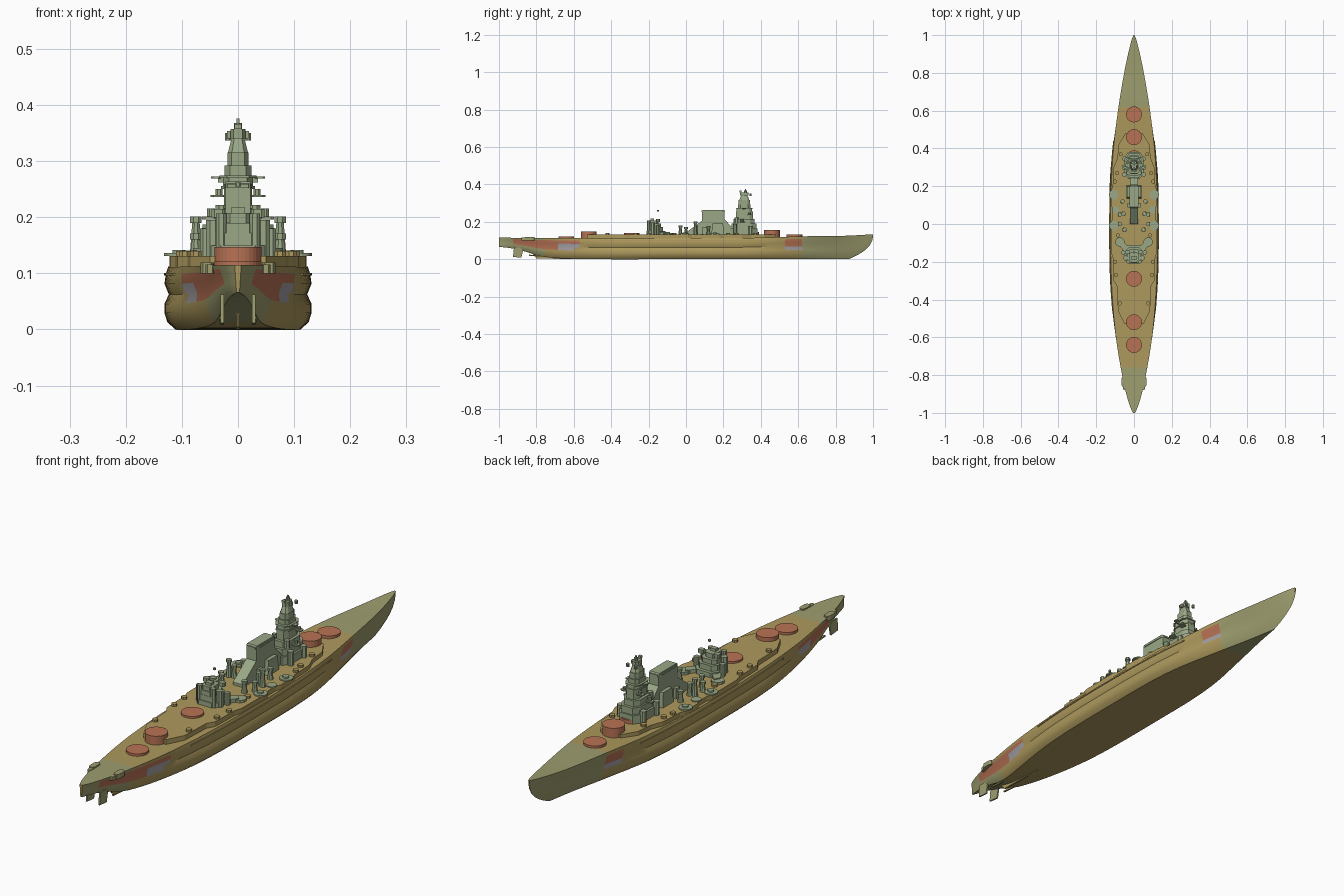
import bpy, bmesh, math

if "Cube" in bpy.data.objects:
    bpy.data.objects.remove(bpy.data.objects["Cube"])


def material(name, rgb):
    m = bpy.data.materials.new(name)
    m.diffuse_color = (*rgb, 1)
    m.use_nodes = True
    m.node_tree.nodes["Principled BSDF"].inputs["Base Color"].default_value = m.diffuse_color
    return m


TAN = material("tan", (.42, .32, .11))
OLIVE = material("olive", (.34, .34, .16))
GREEN = material("green_grey", (.32, .39, .24))
RED = material("red", (.48, .17, .09))
GREY = material("pale_grey", (.38, .36, .38))


def curve(keys, y):
    """Smooth interpolation through (y, value) keys."""
    for i in range(len(keys) - 1):
        (a, p), (b, q) = keys[i], keys[i + 1]
        if y <= b or i == len(keys) - 2:
            a0, p0 = keys[max(i - 1, 0)]
            b1, q1 = keys[min(i + 2, len(keys) - 1)]
            t, d = (y - a) / (b - a), b - a
            m0, m1 = (q - p0) / (b - a0) * d, (q1 - p) / (b1 - a) * d
            return ((2*t**3 - 3*t*t + 1) * p + (t**3 - 2*t*t + t) * m0
                    + (3*t*t - 2*t**3) * q + (t**3 - t*t) * m1)


def finish(name, bm, mats):
    bmesh.ops.recalc_face_normals(bm, faces=bm.faces)
    me = bpy.data.meshes.new(name)
    bm.to_mesh(me)
    bm.free()
    ob = bpy.data.objects.new(name, me)
    for m in mats:
        me.materials.append(m)
    bpy.context.collection.objects.link(ob)
    return ob


def ngon(x, y, r, n=8):
    return [(x + r * math.cos(2*math.pi*(i + .5)/n), y + r * math.sin(2*math.pi*(i + .5)/n)) for i in range(n)]


def rect(x, y, w, d):
    return [(x - w, y - d), (x + w, y - d), (x + w, y + d), (x - w, y + d)]


def octo(x, y, w, d, c=.4):
    a, b = w * (1 - c), d * (1 - c)
    return [(x + p, y + q) for p, q in ((-a, -d), (a, -d), (w, -b), (w, b), (a, d), (-a, d), (-w, b), (-w, -b))]


def solids(name, parts, mat=GREEN, mirror=False):
    """One object from (outline, z0, z1[, top scale]) prisms."""
    bm = bmesh.new()
    for pts, z0, z1, *taper in parts:
        k = taper[0] if taper else 1
        cx, cy = (sum(p[i] for p in pts) / len(pts) for i in (0, 1))
        for s in ((1, -1) if mirror else (1,)):
            lo = [bm.verts.new((s*x, y, z0)) for x, y in pts]
            hi = [bm.verts.new((s*(cx + (x - cx)*k), cy + (y - cy)*k, z1)) for x, y in pts]
            bm.faces.new(lo)
            bm.faces.new(hi)
            for i in range(len(pts)):
                j = (i + 1) % len(pts)
                bm.faces.new((lo[i], lo[j], hi[j], hi[i]))
    return finish(name, bm, [mat])


def side_profile(name, pts, half, mat=GREEN, x0=0.0):
    """Side outline (y, z) extruded across x."""
    bm = bmesh.new()
    a = [bm.verts.new((x0 - half, y, z)) for y, z in pts]
    b = [bm.verts.new((x0 + half, y, z)) for y, z in pts]
    bm.faces.new(a)
    bm.faces.new(b)
    for i in range(len(pts)):
        j = (i + 1) % len(pts)
        bm.faces.new((a[i], a[j], b[j], b[i]))
    return finish(name, bm, [mat])


# Hull: half sections lofted along y, then mirrored
WIDTH = [(-1, .006), (-.97, .02), (-.9, .042), (-.8, .065), (-.6, .1), (-.4, .12), (-.2, .129), (0, .131),
         (.2, .127), (.4, .114), (.6, .088), (.8, .053), (.92, .027), (.98, .011), (1, .003)]
DECK = [(-1, .115), (-.6, .112), (0, .112), (.4, .115), (.62, .122), (.85, .125), (1, .133)]
KEEL = [(-1, .066), (-.92, .056), (-.85, .038), (-.78, .016), (-.68, .005), (-.5, 0), (0, 0), (1, 0)]
FULL = [(-1, .4), (-.8, .6), (-.6, .85), (-.4, 1), (0, 1), (.35, 1), (.6, .7), (.8, .28), (1, 0)]
HEIGHTS = (0, 0, .12, .27, .41, .56, .73, .89, 1, 1)
MID = (0, .85, .96, 1, 1, .94, 1, .98, .95, 0)
END = (0, .06, .2, .33, .43, .55, .7, .86, 1, 0)
ys = sorted({round(-1 + .04*i, 3) for i in range(51)} | {-.98, -.925, -.685, -.57, .53, .62, .98})
bm = bmesh.new()
rings = []
for y in ys:
    w, d, k, f = (curve(t, y) for t in (WIDTH, DECK, KEEL, FULL))
    rake = .13 * max(0, (y - .7) / .3) ** 2
    rings.append([bm.verts.new((w * (m*f + e*(1 - f)), y - rake * (1 - h)**2.5, k + (d - k)*h))
                  for h, m, e in zip(HEIGHTS, MID, END)])
for a, b in zip(rings, rings[1:]):
    for i in range(len(a) - 1):
        face = bm.faces.new((a[i], a[i + 1], b[i + 1], b[i]))
        c = face.calc_center_median()
        face.material_index = 0 if -.76 < c.y < .62 else 1
        if i in (4, 5, 6):
            if -.925 < c.y < -.57 and c.z > .055:
                face.material_index = 3 if c.y > -.685 and i < 6 else 2
            elif .53 < c.y < .62:
                face.material_index = 3 if i == 4 else 2
bm.faces.new(rings[0])
bm.faces.new(rings[-1])
hull = finish("hull", bm, [TAN, OLIVE, RED, GREY])
hull.modifiers.new("mirror", 'MIRROR').use_clip = True
hull.select_set(True)
bpy.context.view_layer.objects.active = hull
bpy.ops.object.shade_smooth_by_angle(angle=math.radians(35))

# Raised midship deck
edge = [(.045, .48), (.082, .42), (.088, .35), (.108, .3), (.113, .2), (.121, .18), (.122, .1), (.113, .08),
        (.113, .03), (.122, .01), (.121, -.15), (.112, -.18), (.108, -.3), (.09, -.33), (.085, -.46), (.05, -.53)]
solids("upper_deck", [(edge + [(-x, y) for x, y in reversed(edge)], .1, .131)], TAN)

# Turret barbettes
for i, (y, top) in enumerate(((.58, .131), (.46, .156), (-.29, .139), (-.52, .147), (-.64, .122))):
    solids(f"barbette_{i + 1}", [(ngon(0, y, .042, 32), .1, top)], RED)
solids("tower_barbette", [(ngon(0, .35, .04, 32), .13, .146)], RED)

# Rudders, skeg and propeller shafts
for n, s in (("left", -1), ("right", 1)):
    side_profile(f"rudder_{n}", [(-.925, .012), (-.88, .008), (-.872, .045), (-.885, .062), (-.92, .062)], .003, OLIVE, s*.028)
    side_profile(f"shaft_{n}", [(-.84, .018), (-.84, .024), (-.68, .016), (-.68, .008)], .003, TAN, s*.03)
side_profile("skeg", [(-.8, .004), (-.6, 0), (-.6, .02), (-.83, .04)], .004, TAN)
solids("stern_fittings", [(octo(.055, -.835, .012, .025), .1, .119), (octo(.05, -.86, .008, .02), .1, .116)], OLIVE, True)

# Forward tower: stacked tiers
tiers = [(.31, .05, .072, .13, .165), (.31, .042, .066, .165, .192), (.31, .036, .055, .192, .216),
         (.312, .025, .045, .216, .25), (.312, .03, .046, .25, .256), (.312, .027, .042, .256, .27),
         (.312, .033, .045, .27, .274), (.312, .024, .034, .274, .292), (.312, .019, .03, .292, .315)]
parts = [(octo(0, y, w, d), a, b) for y, w, d, a, b in tiers]
parts += [(octo(0, .312, .018, .027), .315, .34, .65), (octo(0, .312, .013, .022), .34, .357),
          (rect(0, .315, .02, .006), .34, .354), (ngon(0, .318, .008), .354, .368), (rect(0, .318, .003, .003), .368, .376),
          (rect(0, .292, .006, .006), .357, .366)]
solids("forward_tower", parts)
solids("tower_platforms", [
    (octo(.05, .3, .014, .012), .196, .201), (ngon(.048, .3, .008), .201, .216),
    (octo(.035, .34, .014, .012), .236, .24), (ngon(.034, .34, .007), .24, .25),
    (octo(.039, .31, .009, .009), .269, .273), (rect(.03, .31, .006, .004), .262, .27),
    (ngon(.03, .27, .011), .192, .222), (ngon(.05, .345, .013), .13, .178),
    (ngon(.052, .262, .012), .13, .187), (ngon(.018, .345, .006), .337, .35)], GREEN, True)

# Funnel with its sloping uptake
side_profile("funnel", [(.0, .13), (.0, .142), (.085, .205), (.085, .26), (.09, .264), (.2, .264), (.205, .26),
                        (.205, .215), (.25, .165), (.25, .13)], .022)
solids("funnel_cap", [(octo(0, .145, .025, .063, .25), .252, .259)])
solids("funnel_sides", [(rect(.028, .17, .012, .035), .13, .19, .8), (rect(.026, .1, .008, .012), .13, .172)], GREEN, True)

# Aft superstructure
solids("aft_tower", [(octo(0, -.16, .05, .05), .13, .15), (octo(0, -.165, .042, .042), .15, .172),
                     (octo(0, -.17, .034, .036), .172, .19), (octo(0, -.175, .024, .028), .19, .208),
                     (rect(0, -.18, .012, .01), .208, .218), (ngon(0, -.15, .006), .255, .262)])
solids("aft_wings", [
    (ngon(.075, -.095, .025, 10), .13, .141),
    ([(.0, -.14), (.05, -.15), (.08, -.11), (.065, -.085), (.03, -.12), (0, -.12)], .13, .145),
    (ngon(.045, -.18, .013), .13, .195), (ngon(.03, -.2, .01), .13, .207),
    (octo(.035, -.15, .012, .01), .2, .215), (ngon(.058, -.15, .011), .13, .18)], GREEN, True)

# Searchlight pillars and boat cranes amidships
pillars = []
for x, y, top in ((.075, .05, .19), (.055, .055, .17), (.06, .12, .165), (.05, -.03, .168), (.075, .0, .16)):
    pillars += [(ngon(x, y, .012), .13, top, .6), (ngon(x, y, .011), top, top + .011)]
solids("searchlight_pillars", pillars, GREEN, True)

# Gun tubs along the deck edge
solids("side_gun_platforms", [(ngon(.107, y, .026, 12), .131, .136) for y in (.155, -.008)]
       + [(ngon(.105, y, .012, 12), .136, .142) for y in (.155, -.008)]
       + [(ngon(.098, .075, .02, 12), .131, .135)], GREEN, True)
solids("small_gun_tubs", [(ngon(x, y, .011), .12, .14) for x, y in
       ((.09, .27), (.1, .225), (.085, -.06), (.1, -.2), (.095, -.27), (.075, -.42), (.07, .37))], TAN, True)

# Side belt ledge
for n, s in (("left", -1), ("right", 1)):
    st = [-.46 + .06*i for i in range(16)]
    out = [(s * (curve(WIDTH, y) + .0005), y) for y in st]
    inner = [(x - s*.012, y) for x, y in reversed(out)]
    solids(f"belt_ledge_{n}", [(out + inner, .096, .101)], TAN)
